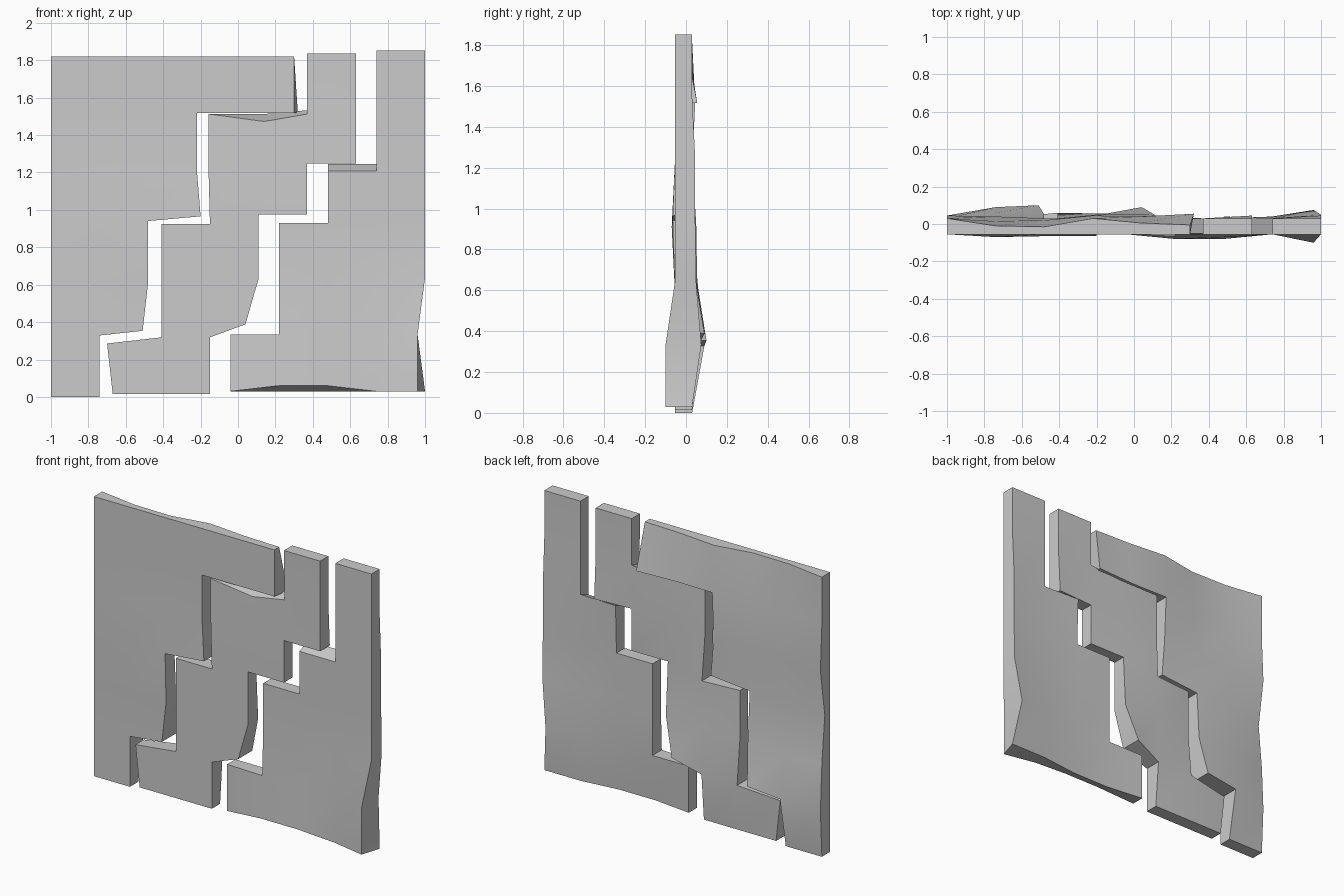
import bpy, bmesh

if "Cube" in bpy.data.objects:
    bpy.data.objects.remove(bpy.data.objects["Cube"])

FRONT, BACK = -0.055, 0.03
DX, DZ = 0.26, 0.3035


def slab(name, x0, z0, rows, both, front, back):
    """Thick panel of grid cells; rows give (first, last) column, the dicts nudge corners.
    both: (dx, dz); front/back: (dx, y, dz)."""
    bm = bmesh.new()
    cells = {(c, r) for r, (a, b) in enumerate(rows) for c in range(a, b + 1)}
    cache = {}

    def vert(i, j, side):
        key = (i, j, side)
        if key not in cache:
            mx, mz = both.get((i, j), (0, 0))
            default = (0, BACK if side else FRONT, 0)
            dx, y, dz = (back if side else front).get((i, j), default)
            cache[key] = bm.verts.new((x0 + i * DX + mx + dx, y, z0 + j * DZ + mz + dz))
        return cache[key]

    for c, r in cells:
        ring = [(c, r), (c + 1, r), (c + 1, r + 1), (c, r + 1)]
        bm.faces.new([vert(i, j, 0) for i, j in ring])
        bm.faces.new([vert(i, j, 1) for i, j in reversed(ring)])
        # rim faces wherever there is no neighbouring cell
        for k, (ox, oz) in enumerate([(0, -1), (1, 0), (0, 1), (-1, 0)]):
            if (c + ox, r + oz) not in cells:
                p, q = ring[k], ring[(k + 1) % 4]
                bm.faces.new([vert(*q, 0), vert(*p, 0), vert(*p, 1), vert(*q, 1)])
    bmesh.ops.recalc_face_normals(bm, faces=bm.faces[:])
    me = bpy.data.meshes.new(name)
    bm.to_mesh(me)
    bm.free()
    ob = bpy.data.objects.new(name, me)
    bpy.context.collection.objects.link(ob)
    bpy.ops.object.select_all(action='DESELECT')
    ob.select_set(True)
    bpy.context.view_layer.objects.active = ob
    bpy.ops.object.shade_smooth_by_angle(angle=0.52)


# Left fragment
slab("left_wall_fragment", -1.0, 0.0,
     [(0, 0), (0, 1), (0, 1), (0, 2), (0, 2), (0, 4)],
     {(1, 1): (0, 0.025), (2, 1): (-0.03, 0.05), (2, 2): (0, 0.01),
      (2, 3): (0, 0.03), (3, 3): (0.02, 0.055)},
     {(1, 3): (0, -0.07, 0), (2, 3): (0, -0.065, 0), (3, 3): (0, -0.065, 0)},
     {(0, 1): (0, 0.045, 0), (1, 1): (0, 0.09, 0), (2, 1): (0, 0.1, 0),
      (1, 2): (0, 0.06, 0), (2, 2): (0, 0.05, 0),
      (0, 3): (0, 0.0, 0), (0, 4): (0, 0.045, 0), (1, 4): (0, 0.04, 0),
      (1, 5): (0, 0.015, 0), (2, 5): (0, 0.02, 0), (3, 5): (0, 0.045, 0),
      (4, 5): (0, 0.04, 0), (5, 5): (0.02, 0.055, 0),
      (1, 6): (0, -0.01, 0), (2, 6): (0, -0.015, 0),
      (4, 6): (0, 0.005, 0), (5, 6): (0, -0.005, 0)})

# Middle fragment
slab("middle_wall_fragment", -0.67, 0.015,
     [(0, 1), (1, 2), (1, 2), (2, 3), (2, 4), (4, 4)],
     {(0, 1): (-0.03, -0.033), (3, 1): (-0.07, 0.07), (3, 2): (0, 0.01),
      (2, 4): (-0.008, 0), (2, 5): (-0.008, -0.02), (3, 3): (0, 0.05),
      (4, 3): (0, 0.05), (4, 4): (0, 0.02), (5, 4): (0, 0.02)},
     {(3, 5): (0.03, -0.05, -0.06), (4, 5): (0, -0.05, -0.02)},
     {(1, 1): (0, 0.06, 0), (2, 1): (0, 0.055, 0), (3, 1): (0, 0.09, 0),
      (2, 2): (0, 0.055, 0), (3, 2): (0, 0.05, 0), (2, 3): (0, 0.05, 0),
      (3, 4): (0, 0.045, 0), (5, 4): (0, 0.045, 0), (3, 5): (0.03, 0.03, -0.02)})

# Right fragment
slab("right_wall_fragment", -0.04, 0.03,
     [(0, 3), (1, 3), (1, 3), (2, 3), (3, 3), (3, 3)],
     {(4, 1): (-0.04, 0), (1, 3): (0, -0.01), (2, 3): (0, -0.01)},
     {(1, 0): (0, -0.08, 0.03), (2, 0): (0, -0.08, 0.03), (4, 0): (-0.04, -0.1, 0),
      (1, 1): (0, -0.065, 0), (2, 1): (0, -0.07, 0), (4, 1): (0, -0.1, 0),
      (2, 4): (0, FRONT, -0.035), (3, 4): (0, FRONT, -0.035)},
     {(1, 0): (0, 0.0, 0), (2, 0): (0, 0.0, 0), (4, 1): (0, 0.075, 0),
      (4, 2): (0, 0.05, 0), (4, 3): (0, 0.045, 0), (4, 4): (0, 0.045, 0),
      (3, 1): (0, 0.04, 0), (2, 4): (0, 0.04, 0)})
